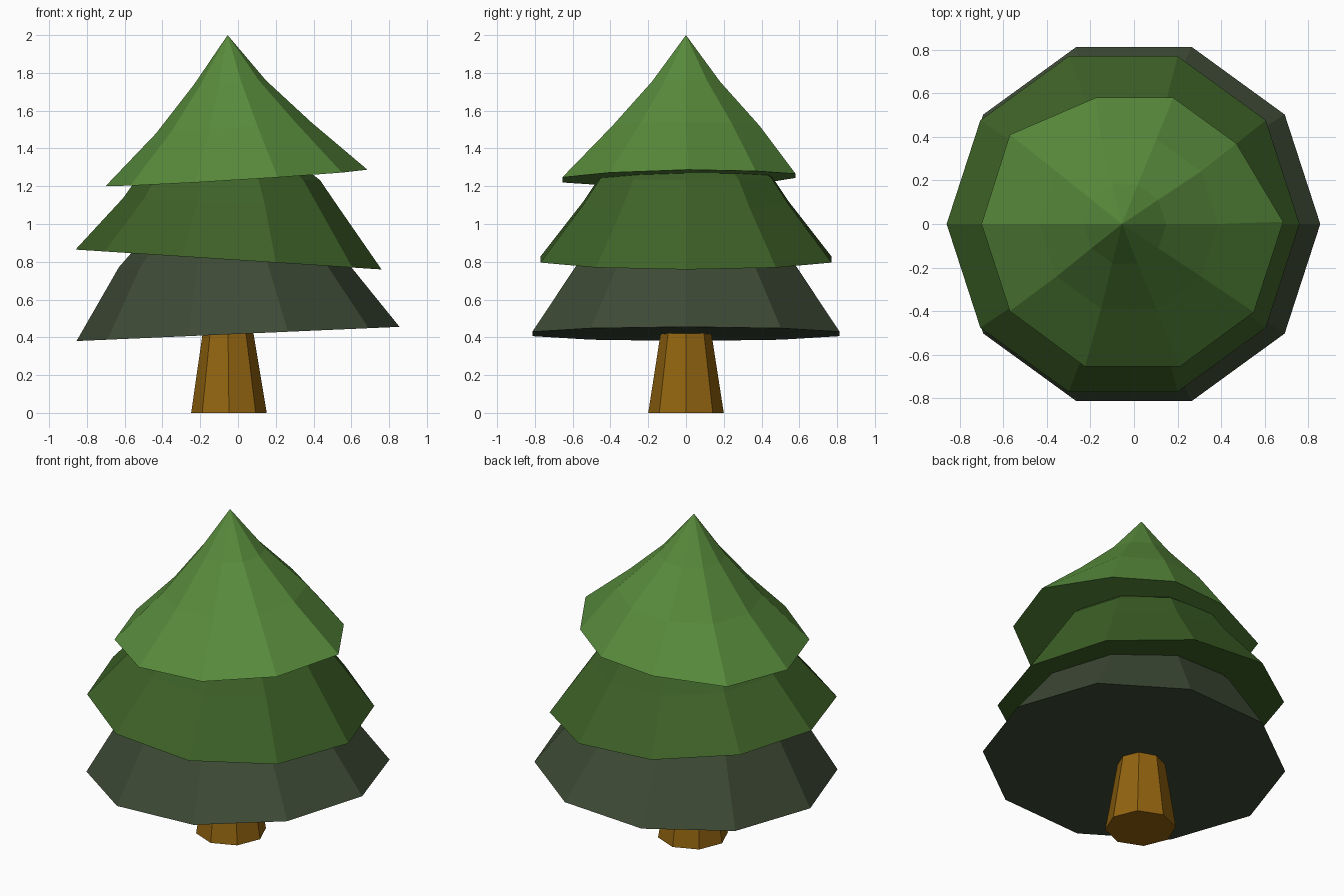
import bpy
import bmesh
from math import cos, sin, tau

cube = bpy.data.objects.get("Cube")
if cube:
    bpy.data.objects.remove(cube, do_unlink=True)


def material(name, rgb):
    mat = bpy.data.materials.new(name)
    mat.use_nodes = True
    mat.diffuse_color = (*rgb, 1)
    mat.node_tree.nodes["Principled BSDF"].inputs["Base Color"].default_value = (*rgb, 1)
    return mat


def ring(cx, radius, z, slope=0, sides=10):
    """Regular polygon around (cx, 0), tilted by a rise per unit x."""
    points = []
    for i in range(sides):
        x, y = radius * cos(tau * i / sides), radius * sin(tau * i / sides)
        points.append((cx + x, y, z + slope * x))
    return points


def loft(name, rings, mat, apex=None):
    """Join the rings with flat faces, close the base, end in an apex or a cap."""
    bm = bmesh.new()
    loops = [[bm.verts.new(p) for p in r] for r in rings]
    n = len(loops[0])
    bm.faces.new(loops[0][::-1])
    for low, high in zip(loops, loops[1:]):
        for i in range(n):
            j = (i + 1) % n
            bm.faces.new((low[i], low[j], high[j], high[i]))
    top = loops[-1]
    if apex:
        tip = bm.verts.new(apex)
        for i in range(n):
            bm.faces.new((top[i], top[(i + 1) % n], tip))
    else:
        bm.faces.new(top)
    bmesh.ops.recalc_face_normals(bm, faces=bm.faces)
    mesh = bpy.data.meshes.new(name)
    bm.to_mesh(mesh)
    bm.free()
    mesh.materials.append(mat)
    obj = bpy.data.objects.new(name, mesh)
    bpy.context.collection.objects.link(obj)
    return obj


bark = material("bark brown", (0.287, 0.127, 0.005))
grey_green = material("grey green", (0.048, 0.069, 0.036))
deep_green = material("deep green", (0.048, 0.122, 0.021))
bright_green = material("bright green", (0.098, 0.258, 0.045))

# Tapered trunk
loft("trunk", [ring(-0.048, 0.2, 0, sides=8),
               ring(-0.053, 0.13, 0.45, sides=8)], bark)

# Lower foliage, rising to the left
loft("lower_foliage", [ring(0, 0.855, 0.418, 0.044),
                       ring(-0.03, 0.6, 0.79, 0.03),
                       ring(-0.04, 0.32, 1.08)],
     grey_green, (-0.05, 0, 1.3))

# Middle foliage, tilted the other way
loft("middle_foliage", [ring(-0.05, 0.81, 0.812, -0.065),
                        ring(-0.035, 0.572, 1.11, -0.05),
                        ring(-0.04, 0.475, 1.25, -0.04)],
     deep_green, (-0.05, 0, 1.62))

# Top foliage, with an uneven hem on a tilted plane
hem = [(0.685, 0.01), (0.47, 0.37), (0.18, 0.58), (-0.175, 0.58), (-0.57, 0.41),
       (-0.7, 0), (-0.57, -0.4), (-0.225, -0.655), (0.21, -0.655), (0.55, -0.405)]
loft("top_foliage", [[(x, y, 1.245 + 0.062 * x + 0.017 * y) for x, y in hem],
                     ring(-0.024, 0.41, 1.51, 0.074),
                     ring(-0.042, 0.19, 1.75, 0.055)],
     bright_green, (-0.055, 0, 2))
